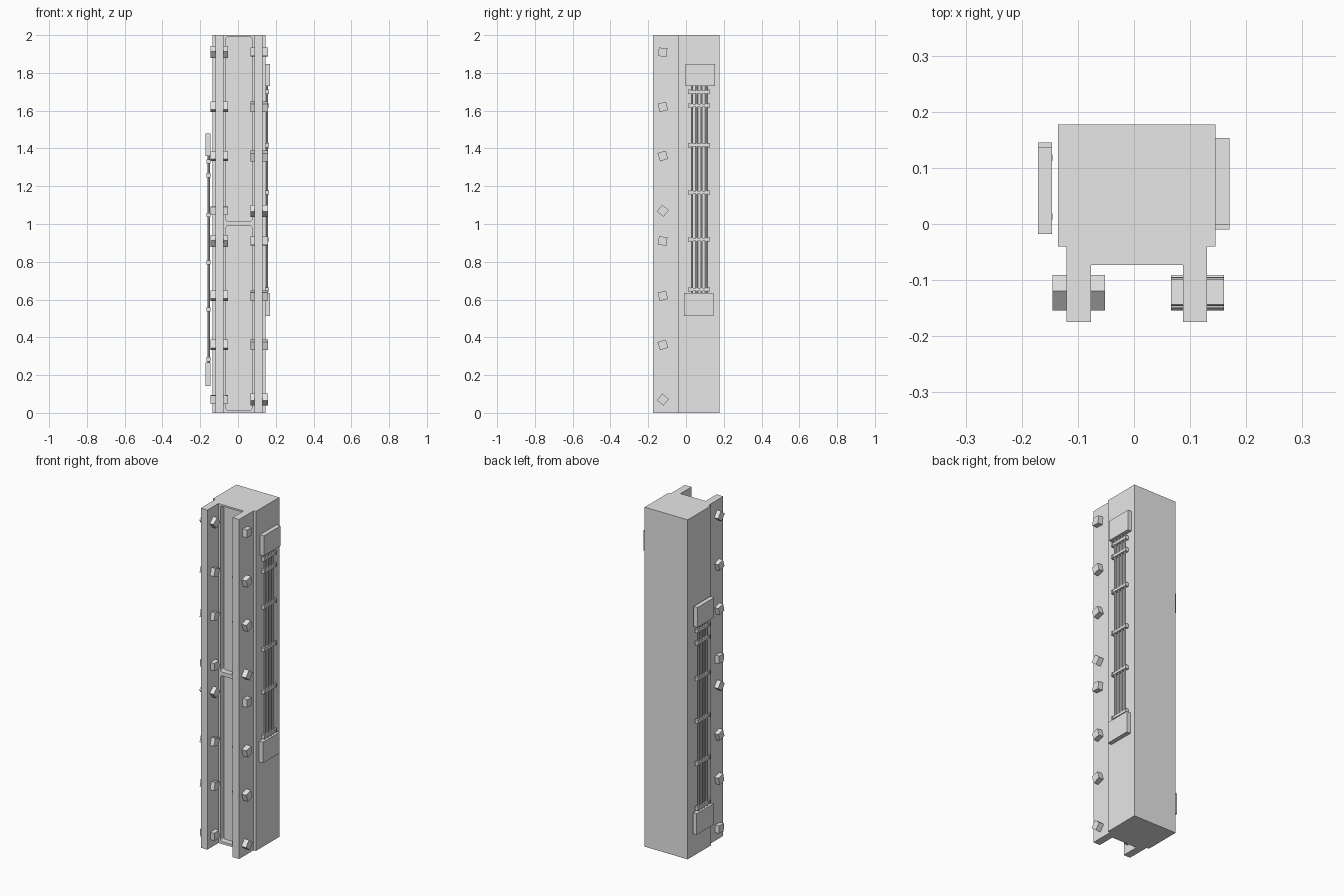
import bpy, bmesh, math
from mathutils import Matrix, Vector

if "Cube" in bpy.data.objects:
    bpy.data.objects.remove(bpy.data.objects["Cube"], do_unlink=True)

grey = bpy.data.materials.new("plain grey")
grey.use_nodes = True
grey.diffuse_color = (0.8, 0.8, 0.8, 1)
grey.node_tree.nodes["Principled BSDF"].inputs["Base Color"].default_value = (0.8, 0.8, 0.8, 1)


def finish(name, bm):
    bmesh.ops.recalc_face_normals(bm, faces=bm.faces)
    mesh = bpy.data.meshes.new(name)
    bm.to_mesh(mesh)
    bm.free()
    mesh.materials.append(grey)
    obj = bpy.data.objects.new(name, mesh)
    bpy.context.collection.objects.link(obj)
    return obj


def add_box(bm, low, high, angle=0):
    """Box between two corners, turned about x around its own centre."""
    low, high = Vector(low), Vector(high)
    matrix = (Matrix.Translation((low + high) / 2) @ Matrix.Rotation(math.radians(angle), 4, "X")
              @ Matrix.Diagonal((*(high - low), 1)))
    bmesh.ops.create_cube(bm, size=1, matrix=matrix)


def prism(name, points, offset):
    """Closed outline extruded along the offset."""
    bm = bmesh.new()
    face = bm.faces.new([bm.verts.new(p) for p in points])
    moved = bmesh.ops.extrude_face_region(bm, geom=[face])["geom"]
    bmesh.ops.translate(bm, vec=offset, verts=[v for v in moved if isinstance(v, bmesh.types.BMVert)])
    return finish(name, bm)


# Column: thick back block, stepped web and two front flanges
MID = 0.005
half = [(0.14, 0.177), (0.14, -0.04), (0.125, -0.04), (0.125, -0.175), (0.082, -0.175), (0.082, -0.073)]
outline = [(MID + x, y, 0) for x, y in half] + [(MID - x, y, 0) for x, y in reversed(half)]
column = prism("column", outline, (0, 0, 2))

# Two shallow rounded recesses in the web
def rounded(x, z, w, h, r, steps=4):
    points = []
    for i, (sx, sz) in enumerate([(1, 1), (-1, 1), (-1, -1), (1, -1)]):
        for k in range(steps + 1):
            a = math.pi / 2 * (i + k / steps)
            points.append((x + sx * (w - r) + r * math.cos(a), -0.1, z + sz * (h - r) + r * math.sin(a)))
    return points


for z in (0.503, 1.502):
    cutter = prism("recess_cutter", rounded(MID, z, 0.069, 0.488, 0.012), (0, 0.06, 0))
    cutter.hide_render = True
    cut = column.modifiers.new("recess", "BOOLEAN")
    cut.operation, cut.solver, cut.object = "DIFFERENCE", "EXACT", cutter
    bpy.context.view_layer.objects.active = column
    bpy.ops.object.modifier_apply(modifier=cut.name)
    bpy.data.objects.remove(cutter, do_unlink=True)

# Square pegs through both flanges, the right one turned end for end
pegs = [(0.91, -3), (0.62, 14), (0.36, 18), (0.07, 51)]
for name, low, high, flip in (("left_pegs", 0.066, 0.16, 1), ("right_pegs", -0.145, -0.052, -1)):
    bm = bmesh.new()
    for base in (0, 1):
        for z, angle in pegs:
            z = base + (z if flip > 0 else 0.98 - z)
            add_box(bm, (low, -0.145, z - 0.0225), (high, -0.1, z + 0.0225), angle * flip)
    finish(name, bm)


# Cable runs on both sides: two end boxes, four cables, six clamps
def cable_run(side, turn):
    boxes = bmesh.new()
    add_box(boxes, (0.145, -0.002, 1.73), (0.17, 0.153, 1.848))
    add_box(boxes, (0.145, -0.01, 0.512), (0.17, 0.145, 0.636))

    cables = bmesh.new()
    cable_y = [0.032, 0.057, 0.082, 0.107]
    for y in cable_y:
        bmesh.ops.create_cone(cables, cap_ends=True, segments=8, radius1=0.006, radius2=0.006, depth=1.12,
                              matrix=Matrix.Translation((0.154, y, 1.183)))

    clamps = bmesh.new()
    for z in (1.70, 1.628, 1.417, 1.167, 0.918, 0.654):
        add_box(clamps, (0.146, 0.012, z - 0.008), (0.163, 0.127, z + 0.008))
        for y in (0.017, 0.122):
            add_box(clamps, (0.144, y - 0.006, z - 0.011), (0.165, y + 0.006, z + 0.011))

    for part, bm in (("boxes", boxes), ("cables", cables), ("clamps", clamps)):
        bmesh.ops.transform(bm, matrix=turn, verts=bm.verts)
        finish(f"{side}_cable_{part}", bm)


cable_run("left", Matrix.Identity(4))
cable_run("right", Matrix.Translation((-0.001, 0.135, -0.37)) @ Matrix.Rotation(math.pi, 4, "Z"))
